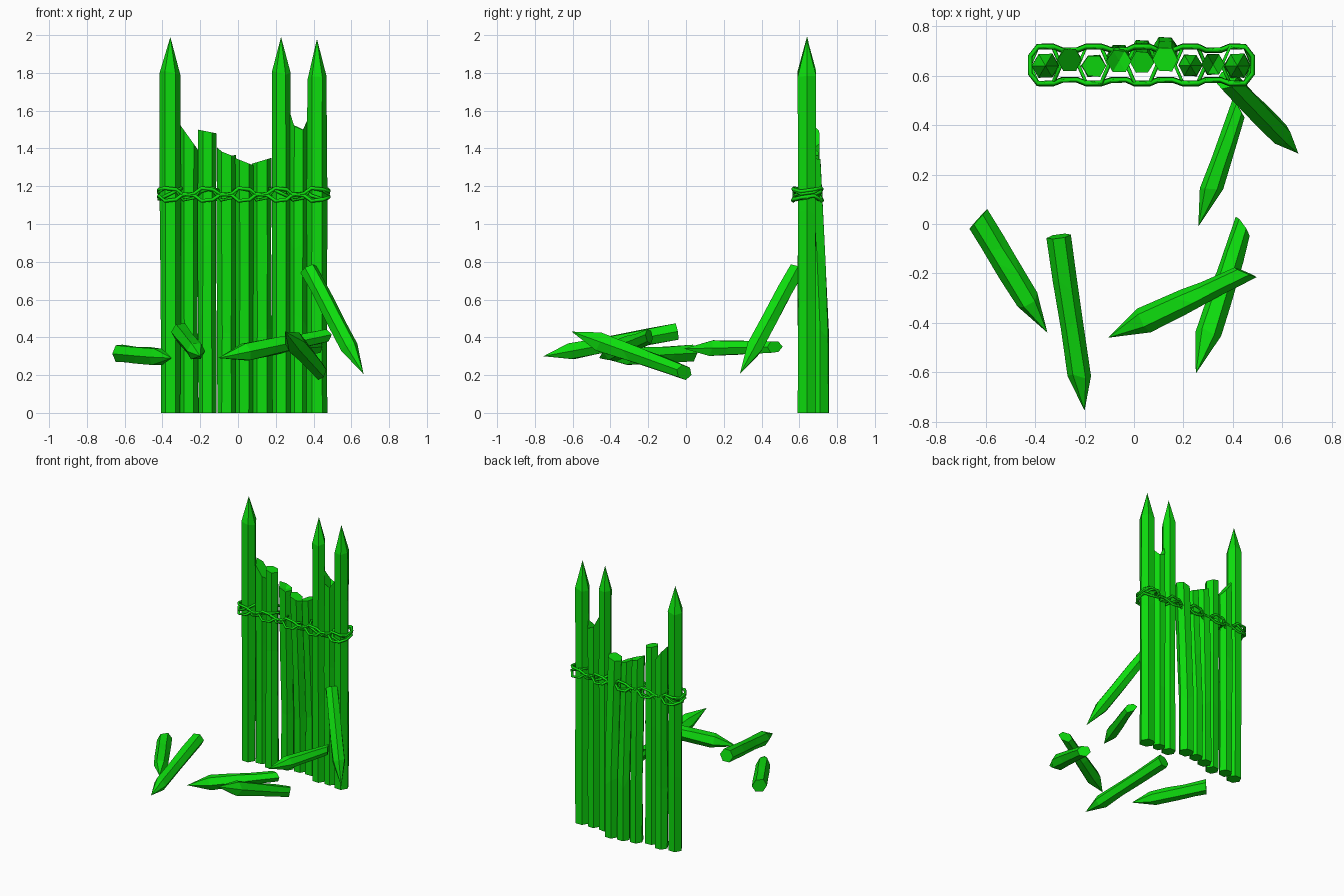
import bpy, bmesh, math, random
from mathutils import Vector

random.seed(4)
cube = bpy.data.objects.get("Cube")
if cube:
    bpy.data.objects.remove(cube)

green = bpy.data.materials.new("bright green")
green.use_nodes = True
colour = (0.004, 0.72, 0.004, 1)
green.diffuse_color = colour
green.node_tree.nodes["Principled BSDF"].inputs["Base Color"].default_value = colour

SIDES = 6


def stake(name, butt, tip, radius, point=0.0, slope=0.0, notch=0.0, butt_slope=0.0,
          bend=None, side=Vector((1, 0, 0)), taper=1.0):
    """Rough six-sided pole; the tip is a point, or broken by slope and notch."""
    butt, tip = Vector(butt), Vector(tip)
    axis = (tip - butt).normalized()
    u = (side - axis * side.dot(axis)).normalized()
    v = axis.cross(u)
    length = (tip - butt).length - point
    bm = bmesh.new()
    rings = []
    steps = (0, 0.33, 0.62, 1)
    for i, t in enumerate(steps):
        ring = []
        shift = bend[i] if bend else 0
        size = radius * (taper + (1 - taper) * t)
        for k in range(SIDES):
            a = math.tau * k / SIDES
            r = size * random.uniform(0.92, 1.06)
            du, dv = r * math.cos(a), r * math.sin(a)
            along = length * t
            if i == 0:
                along += butt_slope * du
            elif i == len(steps) - 1:
                along += slope * du + notch * abs(du)
                if point:
                    along += random.uniform(-0.015, 0.015)
            else:
                along += random.uniform(-0.05, 0.05)
            ring.append(bm.verts.new(butt + axis * along + u * du + v * (dv + shift)))
        rings.append(ring)
    for low, high in zip(rings, rings[1:]):
        for k in range(SIDES):
            j = (k + 1) % SIDES
            bm.faces.new((low[k], low[j], high[j], high[k]))
    bm.faces.new(rings[0][::-1])
    top_shift = bend[-1] if bend else 0
    apex = bm.verts.new(tip + v * top_shift)
    for k in range(SIDES):
        bm.faces.new((rings[-1][k], rings[-1][(k + 1) % SIDES], apex))
    bmesh.ops.recalc_face_normals(bm, faces=bm.faces)
    mesh = bpy.data.meshes.new(name)
    bm.to_mesh(mesh)
    bm.free()
    mesh.materials.append(green)
    bpy.context.collection.objects.link(bpy.data.objects.new(name, mesh))


# Upright stakes: x, y, radius, top, point length, slope, notch
wall = [
    (-0.358, 0.64, 0.054, 1.99, 0.19, 0, 0),
    (-0.26, 0.665, 0.05, 1.46, 0, -1.4, 0),
    (-0.163, 0.64, 0.049, 1.49, 0, -0.2, 0),
    (-0.06, 0.66, 0.05, 1.36, 0, -0.4, 0.5),
    (0.033, 0.655, 0.048, 1.33, 0, -0.4, 0),
    (0.127, 0.665, 0.053, 1.335, 0, 0.3, 0),
    (0.228, 0.642, 0.049, 1.99, 0.19, 0, 0),
    (0.32, 0.645, 0.046, 1.45, 0, -0.5, 2.6),
    (0.418, 0.64, 0.054, 1.98, 0.21, 0, 0),
]
for i, (x, y, r, top, point, slope, notch) in enumerate(wall):
    back = 0.045 if i in (4, 5) else 0.02 if i == 3 else 0
    stake(f"wall_stake_{i + 1}", (x, y, 0), (x, y, top), r, point, slope, notch,
          bend=(back, back, back * 0.6, 0))

# Fallen and leaning stakes
stake("leaning_stake", (0.375, 0.585, 0.76), (0.665, 0.285, 0.205), 0.047, 0.17)
stake("fallen_stake_back", (0.425, 0.47, 0.35), (0.26, -0.01, 0.34), 0.046, 0.16,
      butt_slope=0.9, taper=0.75)
stake("fallen_stake_left", (-0.63, 0.02, 0.315), (-0.35, -0.44, 0.29), 0.05, 0.15,
      butt_slope=-0.3)
stake("fallen_stake_front", (-0.305, -0.05, 0.43), (-0.2, -0.755, 0.30), 0.049, 0.15)
stake("fallen_stake_upper", (0.45, -0.195, 0.405), (-0.105, -0.46, 0.29), 0.055, 0.17,
      side=Vector((0, 1, 0)), butt_slope=0.9, taper=0.7)
stake("fallen_stake_lower", (0.44, -0.01, 0.215), (0.25, -0.605, 0.43), 0.055, 0.17,
      butt_slope=0.8, taper=0.75)


# Rope bindings: closed loops that hug the stakes and cross over each other
def rope(name, points, thickness):
    curve = bpy.data.curves.new(name, "CURVE")
    curve.dimensions = "3D"
    curve.bevel_depth = thickness
    curve.bevel_resolution = 0
    spline = curve.splines.new("POLY")
    spline.points.add(len(points) - 1)
    for p, co in zip(spline.points, points):
        p.co = (*co, 1)
    spline.use_cyclic_u = True
    curve.materials.append(green)
    bpy.context.collection.objects.link(bpy.data.objects.new(name, curve))


def loop(z, swing, gap):
    path = []
    for facing, order in ((-1, wall), (1, wall[::-1])):
        for i, (x, y, r, *_) in enumerate(order):
            strong = i % 2 == 0
            reach = 0.075 if strong else 0.06
            for d in (-0.03, 0.03):
                tilt = swing * (1 if strong else -1) * (1 if d < 0 else 0.6)
                path.append((x - d * facing, 0.643 + facing * (reach + gap), z + tilt))
        end = order[-1][0]
        path.append((end - facing * 0.062, 0.643 + facing * 0.035, z))
        path.append((end - facing * 0.062, 0.643 - facing * 0.035, z + 0.01))
    return path


rope("rope_upper", loop(1.172, 0.018, 0), 0.010)
rope("rope_lower", loop(1.14, -0.018, 0.002), 0.010)
rope("rope_middle", loop(1.158, 0.032, -0.004), 0.008)

# Rope rings wound round every second stake
for i, (x, y, r, *_) in enumerate(wall[::2]):
    ring = []
    for k in range(SIDES):
        a = math.tau * k / SIDES
        ring.append((x + 0.062 * math.cos(a), 0.643 + 0.082 * math.sin(a),
                     1.16 + 0.03 * math.cos(a + i)))
    rope(f"rope_ring_{i + 1}", ring, 0.009)
